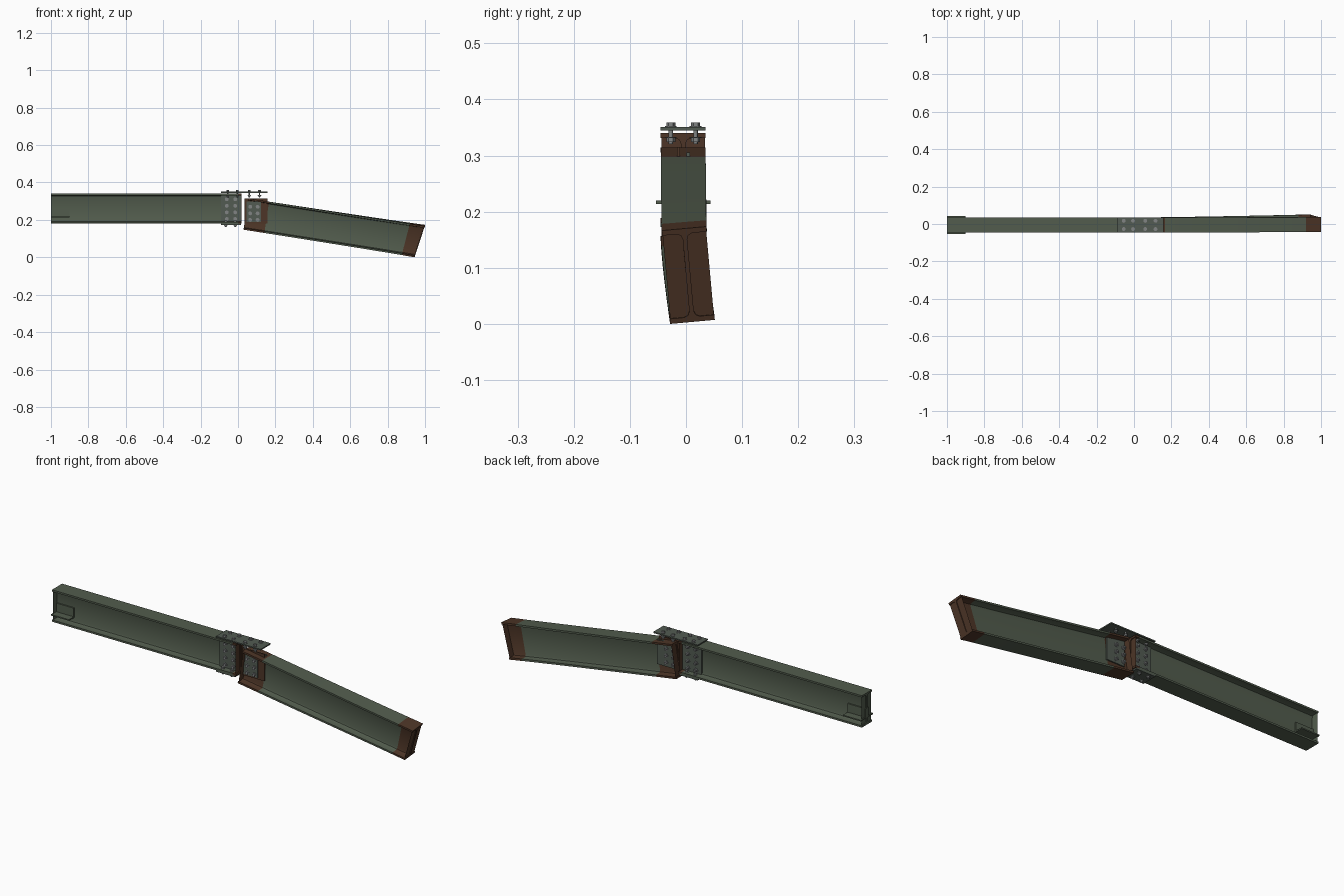
import bpy, bmesh, math
from mathutils import Matrix, Vector

if "Cube" in bpy.data.objects:
    bpy.data.objects.remove(bpy.data.objects["Cube"])


def mat(name, rgb):
    m = bpy.data.materials.new(name)
    m.diffuse_color = (*rgb, 1)
    m.use_nodes = True
    m.node_tree.nodes["Principled BSDF"].inputs["Base Color"].default_value = m.diffuse_color
    return m


GREEN = mat("green paint", (0.085, 0.108, 0.075))
RUST = mat("brown rust", (0.075, 0.036, 0.020))
STEEL = mat("bolt steel", (0.22, 0.23, 0.23))
PLATE = mat("splice plate grey green", (0.085, 0.105, 0.085))
YC = -0.005                      # web centre line


def finish(bm, name, mats):
    bmesh.ops.recalc_face_normals(bm, faces=bm.faces)
    me = bpy.data.meshes.new(name)
    bm.to_mesh(me)
    bm.free()
    for m in mats:
        me.materials.append(m)
    ob = bpy.data.objects.new(name, me)
    bpy.context.collection.objects.link(ob)
    bpy.ops.object.select_all(action='DESELECT')
    ob.select_set(True)
    bpy.context.view_layer.objects.active = ob
    bpy.ops.object.shade_smooth_by_angle(angle=math.radians(40))
    return ob


def i_profile(hw, hh, web, fl, r):
    """Closed I section with small fillets, as (y, z) points."""
    q = [(hw, hh), (hw, hh - fl), (web + r, hh - fl), (web + r * .3, hh - fl - r * .3),
         (web, hh - fl - r)]
    right = q + [(y, -z) for y, z in reversed(q)]
    return right + [(-y, z) for y, z in ((p[0], p[1]) for p in reversed(right))]


def beam(name, hh, stations, place, is_rust):
    """Loft the I section along the stations and close each end either side of the web."""
    hw, web, fl = 0.04, 0.004, 0.009
    prof = i_profile(hw, hh, web, fl, 0.010)
    bm = bmesh.new()
    rings = [[bm.verts.new(place(t, y, z)) for y, z in prof] for t in stations]
    n = len(prof)
    for i, (a, b) in enumerate(zip(rings, rings[1:])):
        rust = is_rust((stations[i] + stations[i + 1]) / 2)
        for k in range(n):
            f = bm.faces.new((a[k], a[(k + 1) % n], b[(k + 1) % n], b[k]))
            f.material_index = int(rust)
    for ring, t, tin in ((rings[0], stations[0], 0.004), (rings[-1], stations[-1], -0.004)):
        rust = int(is_rust(t))
        bm.faces.new(ring).material_index = rust
        for s in (-1, 1):
            vs = [bm.verts.new(place(t + tin, s * y, z)) for y, z in
                  ((web, hh - fl), (hw - .001, hh - fl), (hw - .001, fl - hh), (web, fl - hh))]
            bm.faces.new(vs).material_index = rust
    return finish(bm, name, (GREEN, RUST))


# Straight beam
beam("straight_beam", 0.08, [-1, -0.09, 0.0, 0.02],
     lambda t, y, z: Vector((t, YC + y, 0.26 + z)), lambda t: t > 0)


# Sagging, twisted beam
def sag(t, y, z):
    a = math.radians(5.2) * t ** 1.3
    yy = y * math.cos(a) - z * math.sin(a)
    zz = z * math.cos(a) + y * math.sin(a)
    x = 0.042 + 0.93 * t + z * (0.15 + 0.18 * t ** 6)
    return Vector((x, YC + 0.009 * t ** 1.3 + yy, 0.231 - 0.1443 * t + zz))


beam("sagging_beam", 0.0835, [0, 0.06, 0.12] + [0.12 + 0.1 * i for i in range(1, 8)] + [0.92, 0.96, 1],
     sag, lambda t: t < 0.12 or t > 0.92)


# Plates
def box(name, x0, x1, y0, y1, z0, z1, m):
    bm = bmesh.new()
    bmesh.ops.create_cube(bm, size=1)
    for v in bm.verts:
        v.co = ((x0 + x1) / 2 + v.co.x * (x1 - x0), (y0 + y1) / 2 + v.co.y * (y1 - y0),
                (z0 + z1) / 2 + v.co.z * (z1 - z0))
    return finish(bm, name, (m,))


box("top_splice_plate", -0.09, 0.157, -0.045, 0.035, 0.345, 0.351, PLATE)
box("bottom_splice_plate", -0.09, 0.015, -0.045, 0.035, 0.173, 0.180, PLATE)
for s, side in ((-1, "front"), (1, "back")):
    def slab(name, x0, x1, z0, z1, near, far, m):
        a, b = sorted((YC + s * near, YC + s * far))
        box(f"{side}_{name}", x0, x1, a, b, z0, z1, m)
    slab("web_plate_left", -0.09, 0.015, 0.19, 0.33, 0.004, 0.011, PLATE)
    if s < 0:
        slab("torn_web_plate", 0.035, 0.157, 0.18, 0.315, 0.006, 0.011, RUST)
        slab("web_plate_right", 0.045, 0.122, 0.188, 0.298, 0.011, 0.015, PLATE)
    else:
        slab("web_plate_right", 0.058, 0.157, 0.18, 0.305, 0.006, 0.012, PLATE)
    # seat angle at the far left end
    slab("seat_ledge", -1.0, -0.9, 0.214, 0.220, 0.004, 0.0485, GREEN)
    slab("seat_upright", -1.0, -0.9, 0.214, 0.263, 0.004, 0.011, GREEN)


# Bolts: hex head, washer, shank and nut along one axis
def cyl(bm, r, lo, hi, sides, rot, at):
    m = Matrix.Translation(at) @ rot @ Matrix.Translation((0, 0, (lo + hi) / 2))
    bmesh.ops.create_cone(bm, cap_ends=True, segments=sides, radius1=r, radius2=r,
                          depth=hi - lo, matrix=m)


def bolts(name, places, rot, top, bottom, r):
    """top and bottom are the bearing faces of the head and the nut."""
    bm = bmesh.new()
    for p in places:
        cyl(bm, r, top + 0.002, top + 0.008, 6, rot, p)
        cyl(bm, r * 1.3, top, top + 0.002, 14, rot, p)
        cyl(bm, r * 0.5, bottom - 0.012, top, 10, rot, p)
        cyl(bm, r, bottom - 0.009, bottom - 0.002, 6, rot, p)
        cyl(bm, r * 1.3, bottom - 0.002, bottom, 14, rot, p)
    return finish(bm, name, (STEEL,))


up = Matrix.Identity(4)
forward = Matrix.Rotation(math.radians(90), 4, 'X')      # local z points to -y
rows_y = (YC - 0.022, YC + 0.022)
bolts("top_bolts", [(x, y, 0.345) for x in (-0.055, -0.005, 0.06, 0.115) for y in rows_y],
      up, 0.006, -0.012, 0.008)
bolts("bottom_bolts", [(x, y, 0.18) for x in (-0.065, -0.015) for y in rows_y],
      up, 0.009, -0.007, 0.007)
rows_z = (0.205, 0.24, 0.275, 0.31)
bolts("left_web_bolts", [(x, YC, z) for x in (-0.06, -0.015) for z in rows_z],
      forward, 0.011, -0.011, 0.008)
bolts("right_web_bolts", [(x, YC, z - 0.005) for x in (0.065, 0.105) for z in rows_z[:3]],
      forward, 0.015, -0.012, 0.008)
